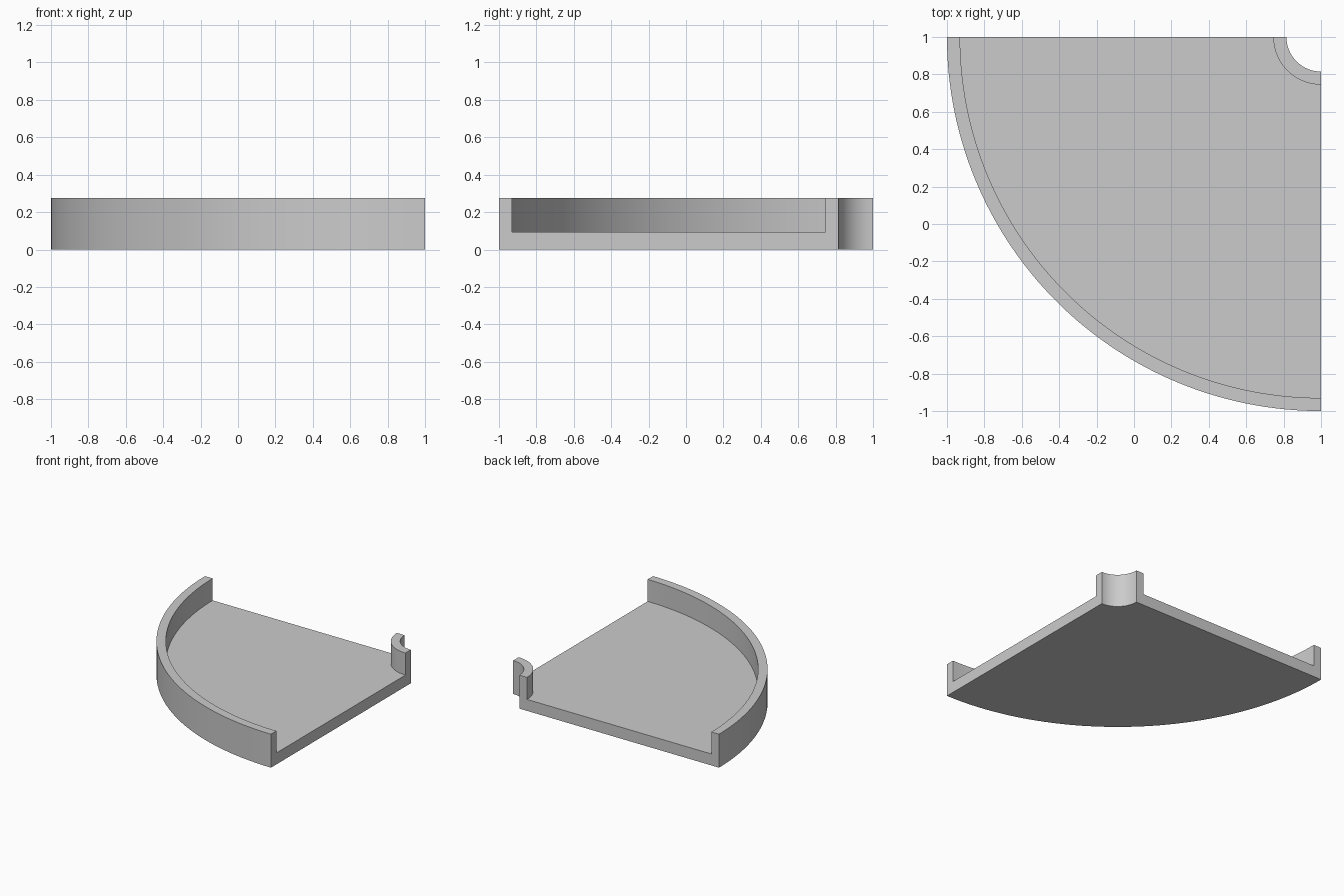
import bpy, bmesh, math

if "Cube" in bpy.data.objects:
    bpy.data.objects.remove(bpy.data.objects["Cube"])

CENTRE = (1.0, 1.0)
STEPS = 64
# U-shaped cross-section: (radius, height)
PROFILE = [(0.185, 0), (2.0, 0), (2.0, 0.275), (1.93, 0.275),
           (1.93, 0.094), (0.255, 0.094), (0.255, 0.275), (0.185, 0.275)]


def quarter_sweep(name, profile):
    bm = bmesh.new()
    rings = []
    for i in range(STEPS + 1):
        a = math.pi + math.pi / 2 * i / STEPS
        rings.append([bm.verts.new((CENTRE[0] + r * math.cos(a),
                                    CENTRE[1] + r * math.sin(a), z))
                      for r, z in profile])
    # swept sides
    n = len(profile)
    for a, b in zip(rings, rings[1:]):
        for j in range(n):
            k = (j + 1) % n
            bm.faces.new((a[j], a[k], b[k], b[j]))
    # flat cut ends
    bm.faces.new(rings[0])
    bm.faces.new(rings[-1][::-1])
    bmesh.ops.recalc_face_normals(bm, faces=bm.faces[:])
    mesh = bpy.data.meshes.new(name)
    bm.to_mesh(mesh)
    bm.free()
    obj = bpy.data.objects.new(name, mesh)
    bpy.context.collection.objects.link(obj)
    return obj


# quarter-round tray with outer and inner rims
tray = quarter_sweep("quarter_round_tray", PROFILE)
bpy.context.view_layer.objects.active = tray
tray.select_set(True)
bpy.ops.object.shade_smooth_by_angle(angle=math.radians(30))
